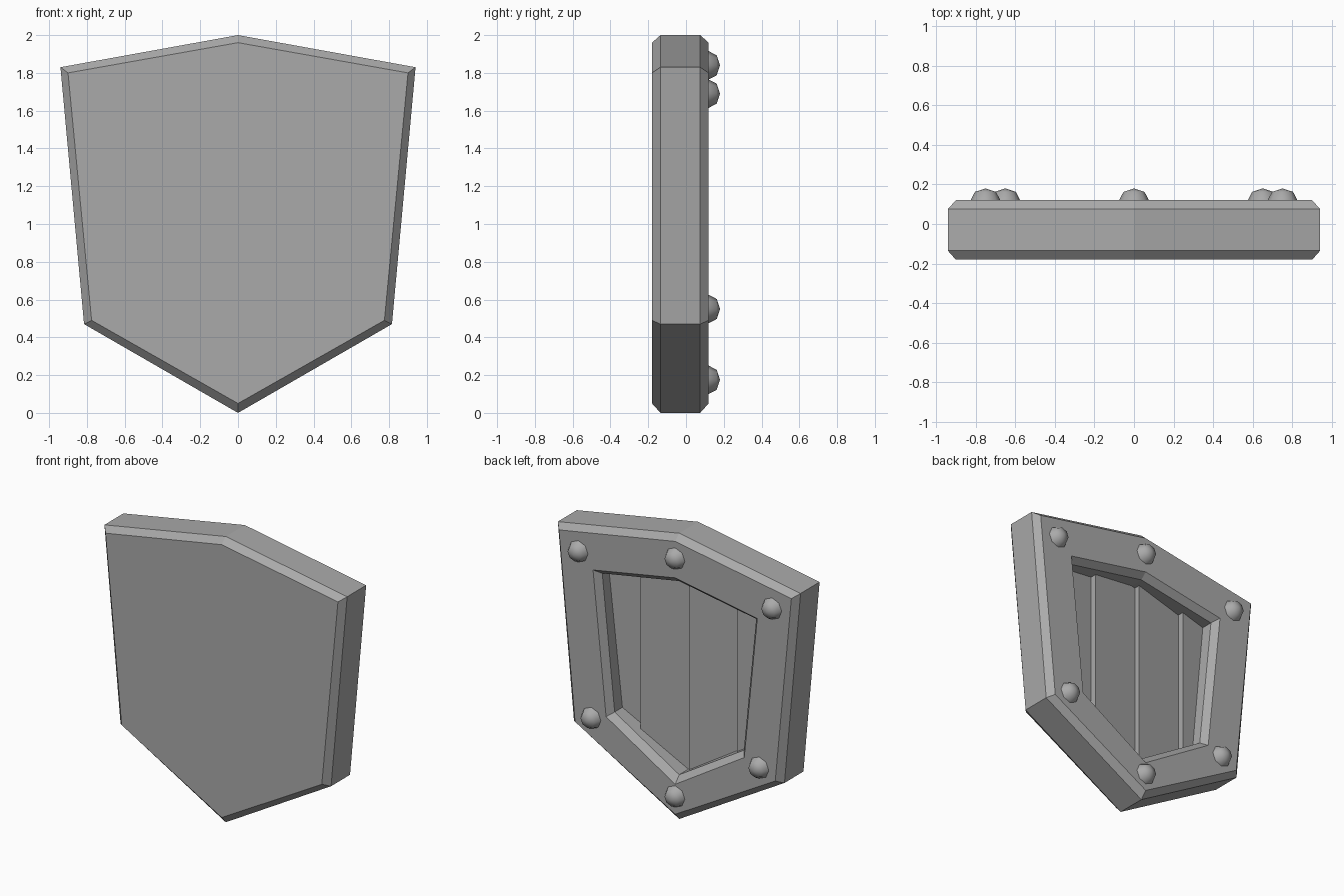
import bpy, bmesh
from mathutils import Vector, Matrix

cube = bpy.data.objects.get("Cube")
if cube:
    bpy.data.objects.remove(cube, do_unlink=True)

grey = bpy.data.materials.new("plain grey")
grey.use_nodes = True
grey.diffuse_color = (0.4, 0.4, 0.4, 1)
grey.node_tree.nodes["Principled BSDF"].inputs["Base Color"].default_value = (0.4, 0.4, 0.4, 1)


def finish(name, bm, smooth=False):
    bmesh.ops.recalc_face_normals(bm, faces=bm.faces)
    mesh = bpy.data.meshes.new(name)
    bm.to_mesh(mesh)
    bm.free()
    mesh.materials.append(grey)
    for p in mesh.polygons:
        p.use_smooth = smooth
    obj = bpy.data.objects.new(name, mesh)
    bpy.context.collection.objects.link(obj)
    return obj


def outline(top, shoulder, hip, bottom):
    """Symmetric six-sided shield outline as (x, z) points."""
    (sx, sz), (hx, hz) = shoulder, hip
    return [(0, top), (sx, sz), (hx, hz), (0, bottom), (-hx, hz), (-sx, sz)]


OUTER = outline(2.0, (0.94, 1.83), (0.815, 0.47), 0.0)
INSET = outline(1.96, (0.90, 1.80), (0.775, 0.49), 0.05)
HOLE = outline(1.705, (0.636, 1.59), (0.535, 0.59), 0.26)
HOLE_IN = outline(1.665, (0.596, 1.56), (0.50, 0.615), 0.31)

# Shield body: chamfered slab with a chamfered recess in the back
bm = bmesh.new()
loops = [[bm.verts.new((x, y, z)) for x, z in pts] for pts, y in (
    (INSET, -0.18), (OUTER, -0.135), (OUTER, 0.075), (INSET, 0.12),
    (HOLE, 0.12), (HOLE_IN, 0.075), (HOLE_IN, -0.08))]
for a, b in zip(loops, loops[1:]):
    for i in range(len(a)):
        j = (i + 1) % len(a)
        bm.faces.new((a[i], a[j], b[j], b[i]))
bm.faces.new(loops[0])
bm.faces.new(loops[-1])
finish("shield_body", bm)

# Overlapping boards in the recess, each tilted a little, trimmed to its shape
WIDTH, HIGH, LOW = 0.373, 0.015, -0.03
bm = bmesh.new()
for k in range(4):
    x1 = 0.714 - k * WIDTH
    x0 = x1 - WIDTH
    section = [(x0, -0.07), (x1, -0.07), (x1, HIGH), (x0, LOW)]
    low = [bm.verts.new((x, y, 0.1)) for x, y in section]
    high = [bm.verts.new((x, y, 1.9)) for x, y in section]
    bm.faces.new(low)
    bm.faces.new(high)
    for i in range(4):
        j = (i + 1) % 4
        bm.faces.new((low[i], low[j], high[j], high[i]))
for i, (x, z) in enumerate(HOLE):
    nx, nz = HOLE[(i + 1) % len(HOLE)]
    normal = Vector((z - nz, 0, nx - x)).normalized()
    bmesh.ops.bisect_plane(bm, geom=bm.verts[:] + bm.edges[:] + bm.faces[:],
                           plane_co=Vector((x, 0, z)), plane_no=normal,
                           clear_outer=True)
finish("back_boards", bm)

# Domed rivets around the back rim
spots = [(0, 1.84), (0, 0.175)]
for side in (1, -1):
    spots += [(side * 0.75, 1.69), (side * 0.65, 0.55)]
for n, (x, z) in enumerate(spots, 1):
    bm = bmesh.new()
    bmesh.ops.create_uvsphere(bm, u_segments=8, v_segments=4, radius=0.075)
    bmesh.ops.delete(bm, geom=[v for v in bm.verts if v.co.z < -0.01], context="VERTS")
    bm.transform(Matrix.Translation((x, 0.12, z))
                 @ Matrix.Rotation(-1.5708, 4, "X")
                 @ Matrix.Diagonal((1, 1, 0.8, 1)))
    finish(f"rivet_{n}", bm, smooth=True)
